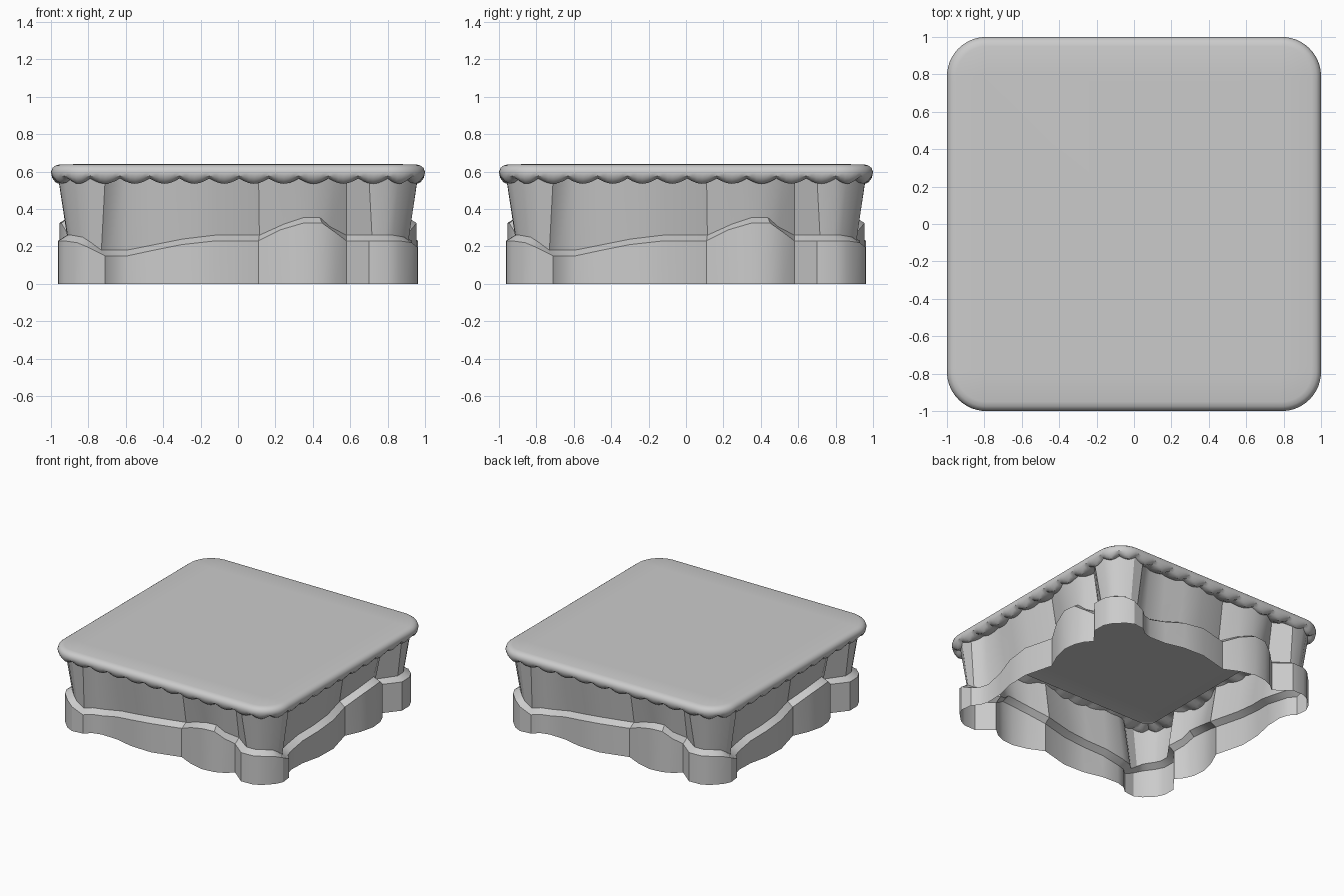
import bpy
import bmesh
from math import pi, sin, cos, radians
from mathutils import Vector

cube = bpy.data.objects.get("Cube")
if cube:
    bpy.data.objects.remove(cube, do_unlink=True)

GREY = (0.6, 0.6, 0.6, 1)
stone = bpy.data.materials.new("plain grey")
stone.use_nodes = True
stone.diffuse_color = GREY
stone.node_tree.nodes["Principled BSDF"].inputs["Base Color"].default_value = GREY


def quarter_turn(v, k):
    """Rotate a 2D point by k quarter turns."""
    c, s = cos(k * pi / 2), sin(k * pi / 2)
    return Vector((v.x * c - v.y * s, v.x * s + v.y * c))


def loft(name, rings, cap_top=False, angle=30):
    """Skin closed rings of points, optionally capping the last one."""
    bm = bmesh.new()
    loops = [[bm.verts.new(p) for p in ring] for ring in rings]
    count = len(loops[0])
    for low, high in zip(loops, loops[1:]):
        for i in range(count):
            j = (i + 1) % count
            bm.faces.new((low[i], low[j], high[j], high[i]))
    if cap_top:
        bm.faces.new(loops[-1])
    mesh = bpy.data.meshes.new(name)
    bm.to_mesh(mesh)
    bm.free()
    mesh.materials.append(stone)
    obj = bpy.data.objects.new(name, mesh)
    bpy.context.collection.objects.link(obj)
    bpy.ops.object.select_all(action="DESELECT")
    obj.select_set(True)
    bpy.context.view_layer.objects.active = obj
    bpy.ops.object.shade_smooth_by_angle(angle=radians(angle))


# Cliff wall: one side as (along, outward, ledge height), repeated four times
SIDE = [
    (-.895, .895, .255), (-.86, .93, .25), (-.8, .96, .225), (-.71, .95, .18),
    (-.66, .905, .18), (-.59, .885, .18), (-.45, .89, .21), (-.3, .925, .24),
    (-.12, .93, .26), (.11, .87, .26), (.23, .925, .32), (.35, .955, .355),
    (.45, .945, .355), (.52, .915, .305), (.58, .865, .26), (.7, .962, .26),
    (.8, .96, .26), (.86, .93, .26),
]
plan = [quarter_turn(Vector((t, -d)), k) for k in range(4) for t, d, h in SIDE]
ledge = [h for k in range(4) for t, d, h in SIDE]


def inset_plan(amount):
    """Move the wall plan inward along its vertex normals."""
    moved = []
    for i, p in enumerate(plan):
        a = (p - plan[i - 1]).normalized()
        b = (plan[(i + 1) % len(plan)] - p).normalized()
        along = (a + b).normalized()
        moved.append(p + Vector((-along.y, along.x)) * amount)
    return moved


wall_rings = [
    [(p.x, p.y, 0) for p in plan],
    [(p.x, p.y, h - .03) for p, h in zip(plan, ledge)],
    [(p.x, p.y, h) for p, h in zip(inset_plan(.05), ledge)],
    [(p.x, p.y, .57) for p in plan],
]
loft("cliff_wall", wall_rings)

# Rounded-square path for the overhanging top
RADIUS = .21
STRAIGHT = 2 * (1 - RADIUS)
ARC = RADIUS * pi / 2
SCALLOPS = 48
STEPS = 6


def path_point(f):
    """Point and outward normal at fraction f of the rounded square."""
    k, part = divmod(f * 4, 1)
    dist = part * (STRAIGHT + ARC)
    a = -pi / 2
    p = Vector((min(dist, STRAIGHT) - STRAIGHT / 2, -STRAIGHT / 2))
    if dist > STRAIGHT:
        a += (dist - STRAIGHT) / RADIUS
    n = Vector((cos(a), sin(a)))
    return quarter_turn(p + n * RADIUS, k), quarter_turn(n, k)


# Open shell from the scalloped lip to the top; each ring: inset, height, scallop drop
PROFILE = [
    (.14, .57, 0), (.09, .566, .02), (.04, .563, .028), (.022, .57, .025),
    (.006, .578, .01), (0, .598, 0), (.008, .62, 0), (.025, .633, 0),
    (.05, .639, 0), (.2, .64, 0),
]
total = SCALLOPS * STEPS
top_rings = []
for inset, z, drop in PROFILE:
    ring = []
    for i in range(total):
        p, n = path_point(i / total)
        p = p - n * inset
        ring.append((p.x, p.y, z - drop * sin(pi * (i % STEPS) / STEPS)))
    top_rings.append(ring)
loft("scalloped_top", top_rings, cap_top=True, angle=40)
